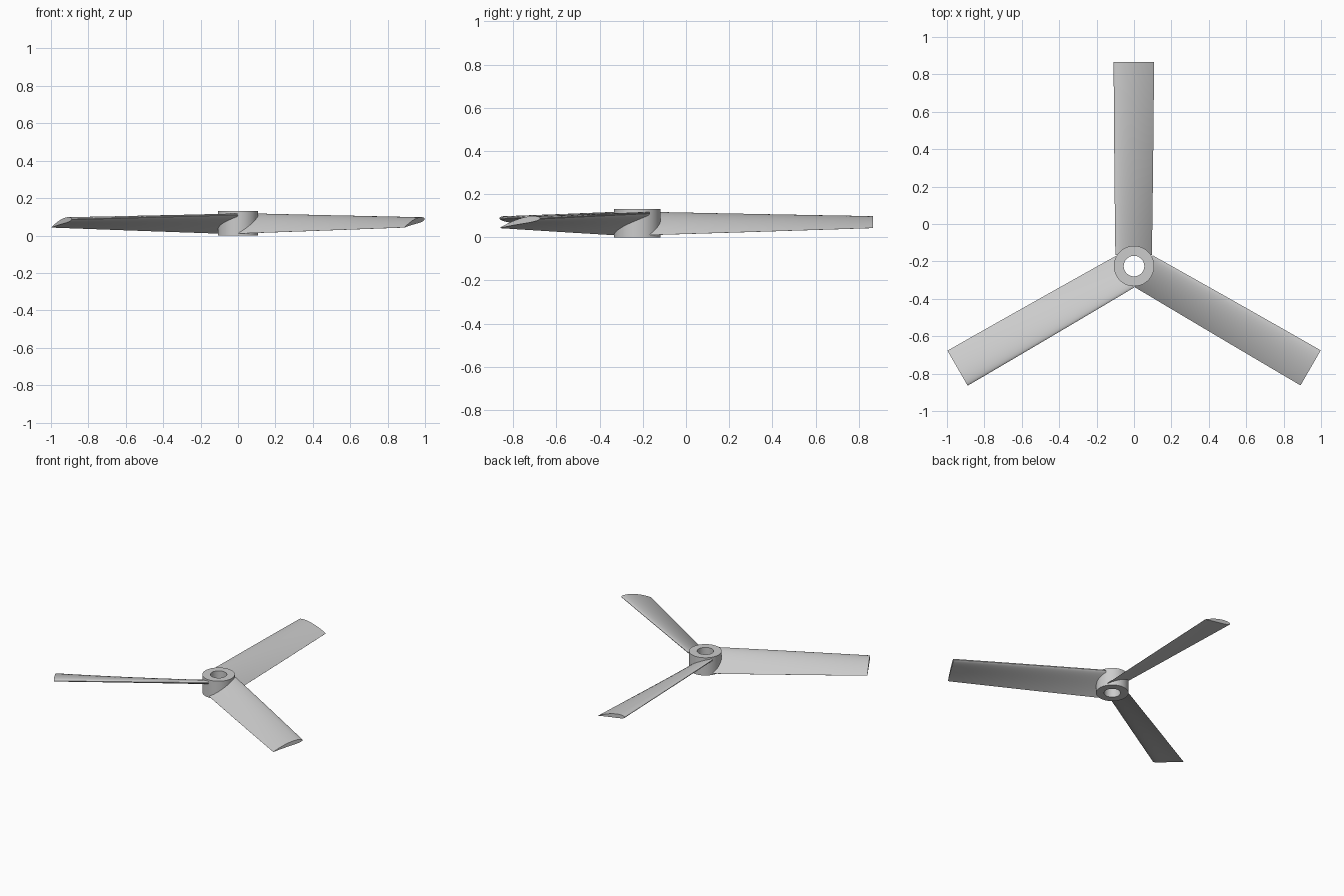
import bpy, bmesh
from math import sin, cos, pi, sqrt, radians
from mathutils import Matrix, Vector

old = bpy.data.objects.get("Cube")
if old:
    bpy.data.objects.remove(old, do_unlink=True)

GREY = (0.6, 0.6, 0.6, 1)
mat = bpy.data.materials.new("light grey")
mat.use_nodes = True
mat.diffuse_color = GREY
mat.node_tree.nodes["Principled BSDF"].inputs["Base Color"].default_value = GREY

HUB_Y, HUB_R, HOLE_R, HUB_H = -0.225, 0.108, 0.055, 0.13
ROOT, TIP, CHORD = 0.058, 1.09, 0.221


def finish(name, bm):
    bmesh.ops.recalc_face_normals(bm, faces=bm.faces)
    mesh = bpy.data.meshes.new(name)
    bm.to_mesh(mesh)
    bm.free()
    mesh.materials.append(mat)
    obj = bpy.data.objects.new(name, mesh)
    bpy.context.collection.objects.link(obj)
    bpy.ops.object.select_all(action='DESELECT')
    obj.select_set(True)
    bpy.context.view_layer.objects.active = obj
    bpy.ops.object.shade_smooth_by_angle(angle=radians(35))
    return obj


def loft(bm, rings, closed=False):
    rings = [[bm.verts.new(p) for p in ring] for ring in rings]
    pairs = list(zip(rings, rings[1:]))
    if closed:
        pairs.append((rings[-1], rings[0]))
    for a, b in pairs:
        for i in range(len(a)):
            j = (i + 1) % len(a)
            bm.faces.new((a[i], a[j], b[j], b[i]))
    if not closed:
        bm.faces.new(rings[0])
        bm.faces.new(rings[-1])


def airfoil(n=16, thick=0.13, camber=0.035):
    """Unit-chord section: round edge at 0, thin edge at 1."""
    xs = [(1 - cos(pi * i / n)) / 2 for i in range(n + 1)]

    def half(x):
        return 5 * thick * (0.2969 * sqrt(x) - 0.126 * x - 0.3516 * x**2
                            + 0.2843 * x**3 - 0.1015 * x**4)

    def mid(x):
        return camber * 4 * x * (1 - x)

    upper = [(x, mid(x) + half(x)) for x in reversed(xs)]
    lower = [(x, mid(x) - half(x)) for x in xs[1:]]
    return upper + lower


# Hub: a ring with a bore through it
bm = bmesh.new()
circle = [(cos(2 * pi * i / 64), sin(2 * pi * i / 64)) for i in range(64)]
section = [(HUB_R, 0), (HUB_R, HUB_H), (HOLE_R, HUB_H), (HOLE_R, 0)]
loft(bm, [[(r * c, HUB_Y + r * s, z) for c, s in circle] for r, z in section],
     closed=True)
finish("hub", bm)

# Blades: a twisted wing section, repeated around the hub
foil = airfoil()
for k, name in enumerate(("back_blade", "left_blade", "right_blade")):
    turn = Matrix.Translation((0, HUB_Y, 0)) @ Matrix.Rotation(-k * 2 * pi / 3, 4, 'Z')
    rings = []
    for i in range(13):
        t = i / 12
        pitch = radians(28 + (12 - 28) * t)
        ring = []
        for u, v in foil:
            x, z = (u - 0.5) * CHORD, (v - 0.02) * CHORD
            ring.append(turn @ Vector((x * cos(pitch) + z * sin(pitch),
                                       ROOT + (TIP - ROOT) * t,
                                       0.066 + 0.004 * t - x * sin(pitch) + z * cos(pitch))))
        rings.append(ring)
    bm = bmesh.new()
    loft(bm, rings)
    finish(name, bm)
